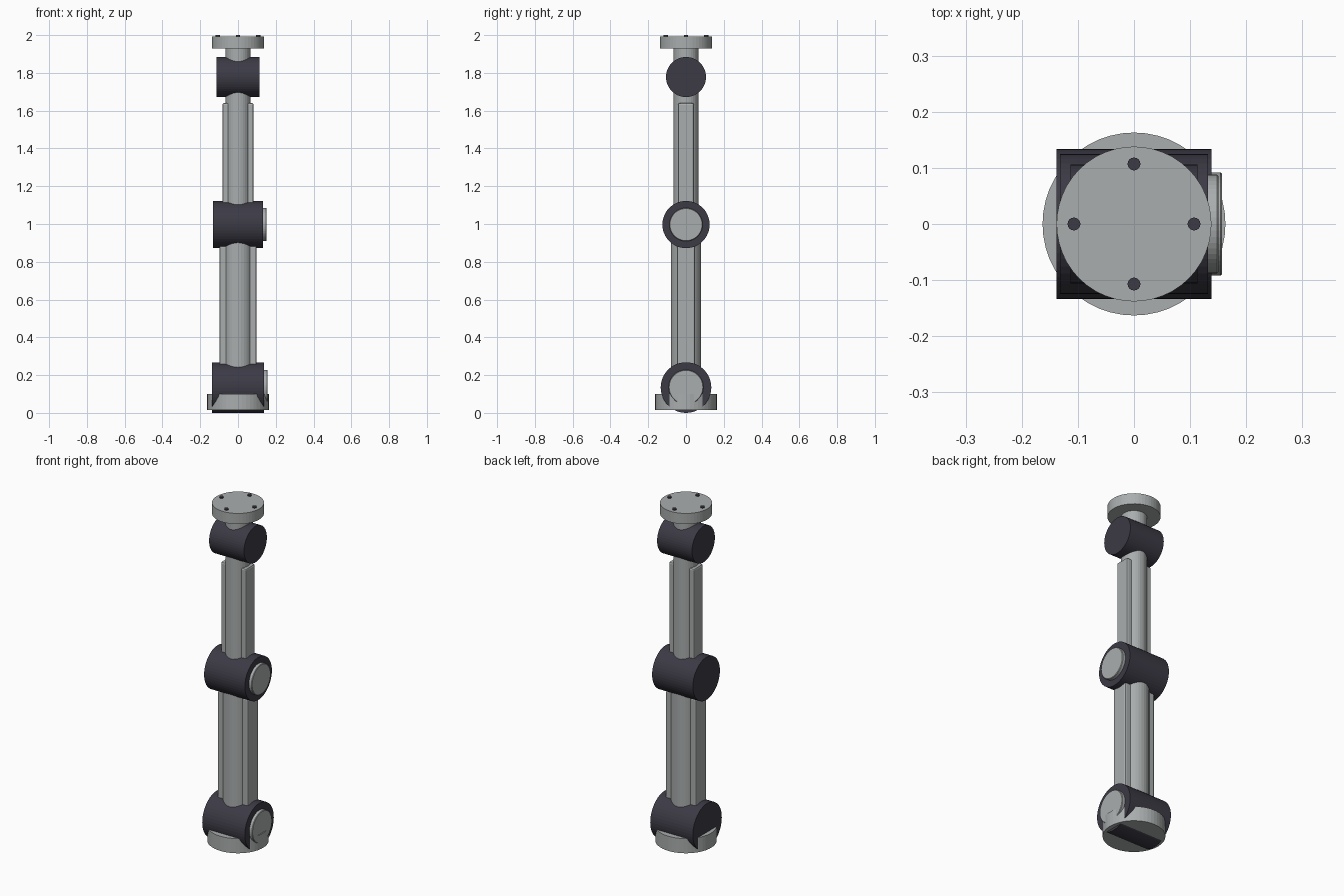
import bpy
from math import radians, cos, sin

cube = bpy.data.objects.get("Cube")
if cube:
    bpy.data.objects.remove(cube, do_unlink=True)


def material(name, rgb):
    m = bpy.data.materials.new(name)
    m.use_nodes = True
    m.diffuse_color = (*rgb, 1)
    m.node_tree.nodes["Principled BSDF"].inputs["Base Color"].default_value = (*rgb, 1)
    return m


GREY = material("light grey metal", (0.40, 0.42, 0.42))
DARK = material("dark slate", (0.045, 0.043, 0.06))


def finish(name, mat, bevel=0, segments=1):
    ob = bpy.context.object
    ob.name = name
    ob.data.materials.append(mat)
    if bevel:
        mod = ob.modifiers.new("Bevel", "BEVEL")
        mod.width = bevel
        mod.segments = segments
        mod.limit_method = "ANGLE"
        mod.angle_limit = radians(40)
    return ob


def upright(name, mat, r, z0, z1, x=0, y=0, sides=48):
    """Vertical cylinder between two heights."""
    bpy.ops.mesh.primitive_cylinder_add(
        vertices=sides, radius=r, depth=z1 - z0, location=(x, y, (z0 + z1) / 2))
    return finish(name, mat)


def crosswise(name, mat, r, x0, x1, z, bevel=0):
    """Cylinder lying along x."""
    bpy.ops.mesh.primitive_cylinder_add(
        vertices=48, radius=r, depth=x1 - x0,
        location=((x0 + x1) / 2, 0, z), rotation=(0, radians(90), 0))
    return finish(name, mat, bevel)


def side_plates(name, x_out, half_width, z0, z1):
    """Mirrored pair of rounded covers on the sides of a tube."""
    depth = 0.05
    for side, s in (("left", 1), ("right", -1)):
        bpy.ops.mesh.primitive_cube_add(size=1, location=(s * (x_out - depth / 2), 0, (z0 + z1) / 2))
        bpy.context.object.scale = (depth, 2 * half_width, z1 - z0)
        bpy.ops.object.transform_apply(location=False, rotation=False, scale=True)
        finish(f"{name}_{side}", GREY, 0.009, 2)


# Base and shoulder
upright("base_flange", GREY, 0.163, 0.014, 0.1)
crosswise("shoulder_joint", DARK, 0.134, -0.138, 0.138, 0.134)
crosswise("shoulder_cap", GREY, 0.092, 0.13, 0.157, 0.136, 0.003)

# Lower arm
upright("lower_arm_tube", GREY, 0.08, 0.135, 0.997, sides=32)
side_plates("lower_arm_cover", 0.099, 0.048, 0.2, 0.885)

# Elbow
crosswise("elbow_joint", DARK, 0.125, -0.132, 0.132, 0.997)
crosswise("elbow_cap", GREY, 0.088, 0.125, 0.151, 0.997, 0.003)

# Upper arm
upright("upper_arm_tube", GREY, 0.067, 0.997, 1.778, sides=32)
side_plates("upper_arm_cover", 0.083, 0.042, 1.08, 1.64)

# Wrist and tool flange
crosswise("wrist_joint", DARK, 0.106, -0.113, 0.113, 1.778)
upright("wrist_neck", GREY, 0.067, 1.778, 1.94, sides=32)
upright("tool_flange", GREY, 0.138, 1.93, 1.993)
for i in range(4):
    a = radians(90 * i)
    upright(f"flange_bolt_{i + 1}", DARK, 0.0115, 1.98, 2.0,
            0.107 * cos(a), 0.107 * sin(a), 16)
